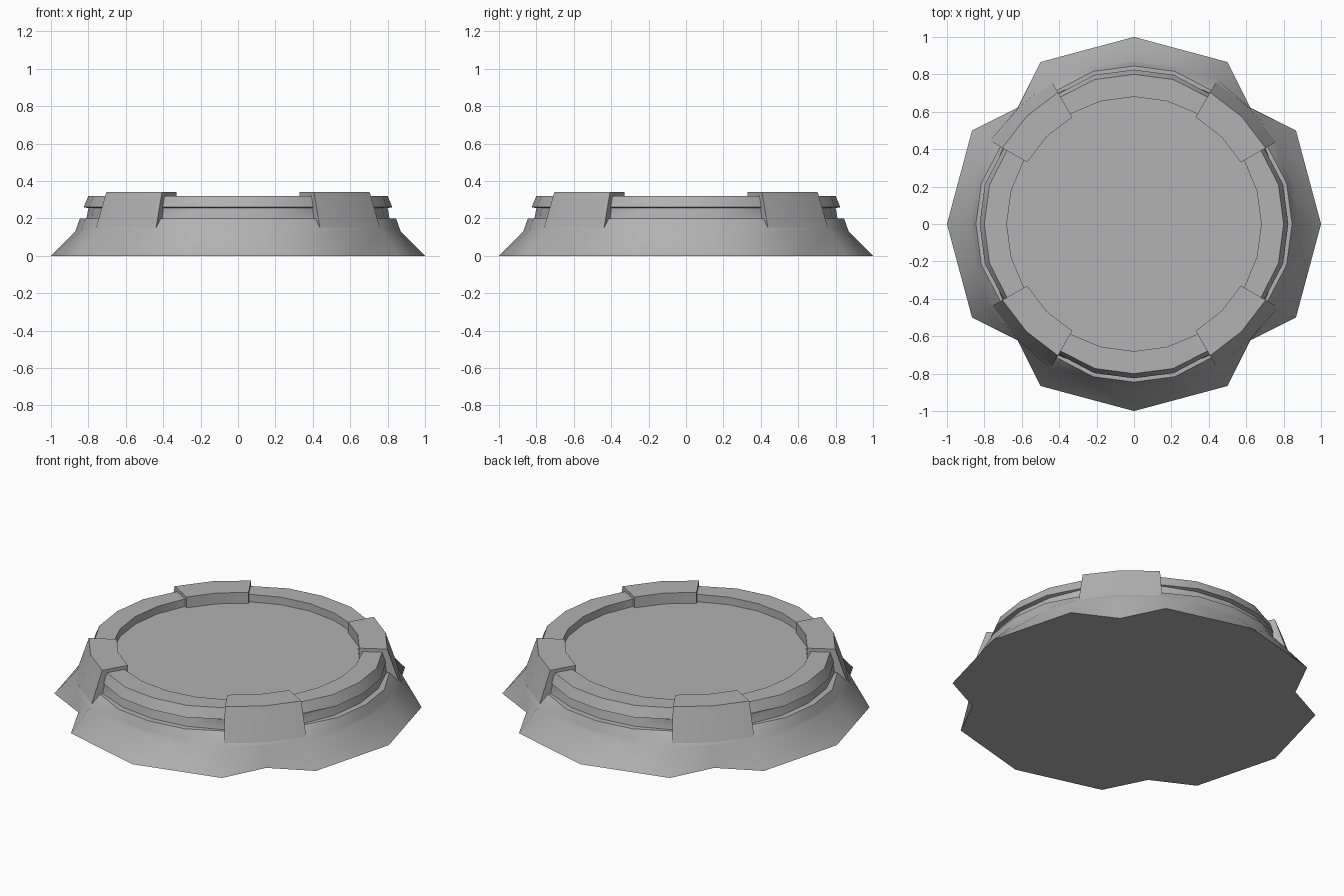
import bpy, bmesh
from math import cos, sin, radians

if "Cube" in bpy.data.objects:
    bpy.data.objects.remove(bpy.data.objects["Cube"])

# Mid-dark grey for every part
grey = bpy.data.materials.new("dark_grey")
grey.diffuse_color = (0.445, 0.445, 0.445, 1)
grey.use_nodes = True
grey.node_tree.nodes["Principled BSDF"].inputs["Base Color"].default_value = grey.diffuse_color


def finish(name, bm, angle):
    bmesh.ops.recalc_face_normals(bm, faces=bm.faces)
    me = bpy.data.meshes.new(name)
    bm.to_mesh(me)
    bm.free()
    me.materials.append(grey)
    ob = bpy.data.objects.new(name, me)
    bpy.context.collection.objects.link(ob)
    bpy.ops.object.select_all(action='DESELECT')
    ob.select_set(True)
    bpy.context.view_layer.objects.active = ob
    bpy.ops.object.shade_smooth_by_angle(angle=radians(angle))
    return ob


def point(bm, r, deg, z):
    a = radians(deg)
    return bm.verts.new((r * cos(a), r * sin(a), z))


# Pedestal: 24-sided loft. Each ring gives z and the radius at
# 0, 15, 30 and 45 degrees, mirrored around the circle.
rings = [
    (0.00, (1.00, 0.966, 1.00, 0.88)),      # star-shaped foot
    (0.13, (0.87, 0.87, 0.89, 0.878)),      # top of the skirt
    (0.15, (0.863, 0.863, 0.876, 0.876)),   # foot of the clamps
    (0.20, (0.845, 0.845, 0.825, 0.82)),    # ledge
    (0.20, (0.81, 0.81, 0.81, 0.81)),
    (0.255, (0.80, 0.80, 0.80, 0.80)),      # groove
    (0.26, (0.825, 0.825, 0.805, 0.80)),    # rim lip
    (0.32, (0.80, 0.80, 0.785, 0.78)),
    (0.32, (0.68, 0.68, 0.68, 0.68)),       # inner rim
    (0.275, (0.68, 0.68, 0.68, 0.68)),      # sunken floor
]
bm = bmesh.new()
loops = []
for z, radii in rings:
    loop = []
    for i in range(24):
        k = i % 6
        loop.append(point(bm, radii[min(k, 6 - k)], i * 15, z))
    loops.append(loop)
for low, high in zip(loops, loops[1:]):
    for i in range(24):
        j = (i + 1) % 24
        bm.faces.new((low[i], low[j], high[j], high[i]))
bm.faces.new(loops[0][::-1])
bm.faces.new(loops[-1])
finish("pedestal", bm, 40)

# Four raised clamp blocks on the diagonals, rooted inside the skirt
profile = [(0.66, 0.26), (0.66, 0.34), (0.813, 0.34), (0.876, 0.15), (0.80, 0.12)]
for n in range(4):
    bm = bmesh.new()
    cuts = [[point(bm, r, n * 90 + d, z) for r, z in profile] for d in (30, 45, 60)]
    for a, b in zip(cuts, cuts[1:]):
        for i in range(len(profile)):
            j = (i + 1) % len(profile)
            bm.faces.new((a[i], a[j], b[j], b[i]))
    bm.faces.new(cuts[0])
    bm.faces.new(cuts[-1][::-1])
    finish(f"clamp_block_{n + 1}", bm, 40)
